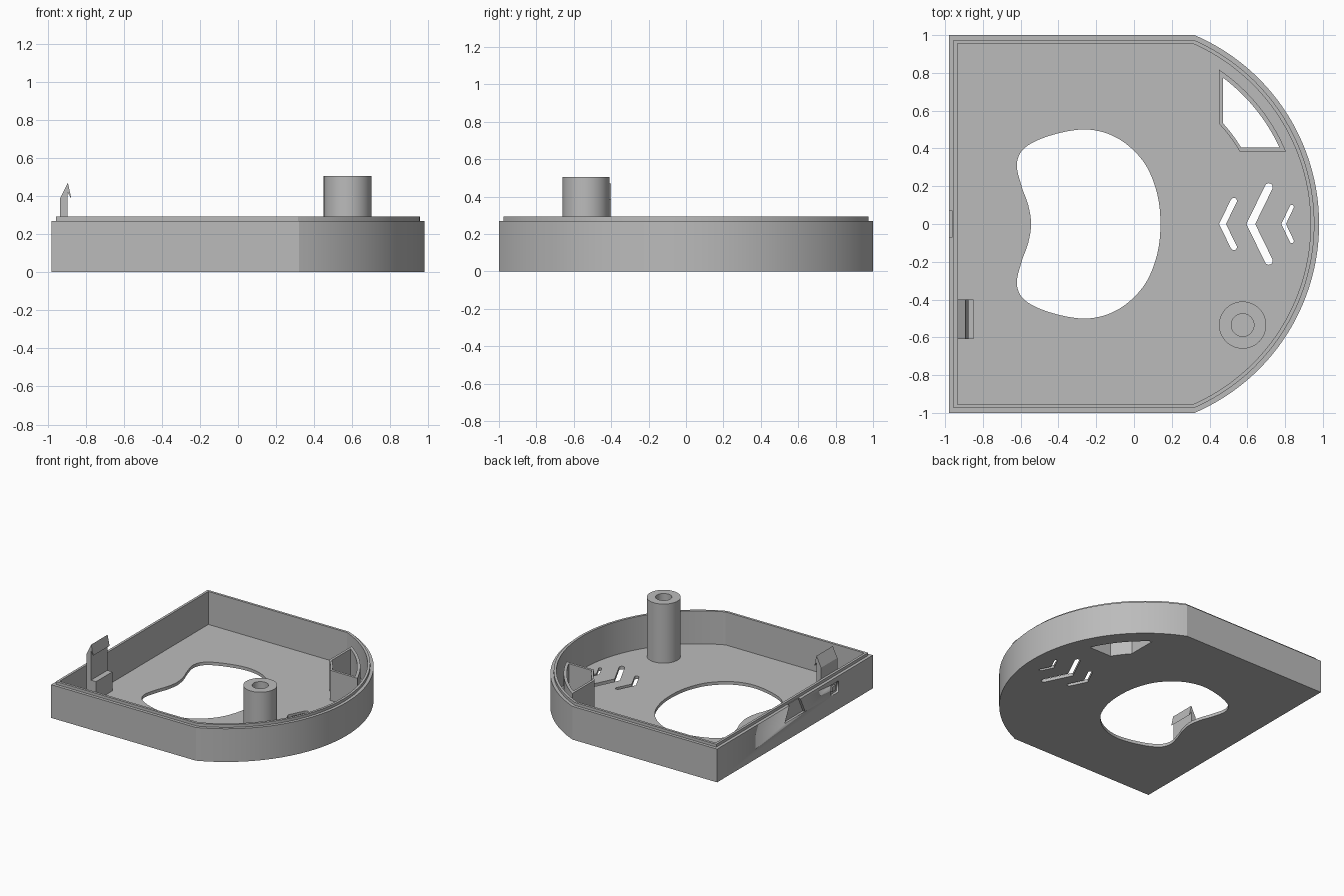
import bpy, bmesh, math
from mathutils import Matrix, Vector

cube = bpy.data.objects.get("Cube")
if cube:
    bpy.data.objects.remove(cube, do_unlink=True)

grey = bpy.data.materials.new("plain grey")
grey.use_nodes = True
color = (0.5, 0.5, 0.5, 1)
grey.diffuse_color = color
grey.node_tree.nodes["Principled BSDF"].inputs["Base Color"].default_value = color

ARC_X, ARC_R = -0.108, 1.088      # centre and radius of the rounded end
FLOOR, RIM, LIP = 0.025, 0.27, 0.293
ALONG_Y = Matrix.Rotation(math.pi / 2, 4, 'X')
ALONG_X = Matrix(((0, 0, 1, 0), (1, 0, 0, 0), (0, 1, 0, 0), (0, 0, 0, 1)))


def prism(name, loops, low, high, matrix=None):
    """Extrude flat outlines; inner loops become holes."""
    curve = bpy.data.curves.new(name, 'CURVE')
    curve.dimensions = '2D'
    curve.fill_mode = 'BOTH'
    curve.extrude = (high - low) / 2
    for loop in loops:
        spline = curve.splines.new('POLY')
        spline.points.add(len(loop) - 1)
        for point, (x, y) in zip(spline.points, loop):
            point.co = (x, y, 0, 1)
        spline.use_cyclic_u = True
    temp = bpy.data.objects.new(name + " outline", curve)
    bpy.context.scene.collection.objects.link(temp)
    graph = bpy.context.evaluated_depsgraph_get()
    mesh = bpy.data.meshes.new_from_object(temp.evaluated_get(graph))
    bpy.data.objects.remove(temp, do_unlink=True)
    bm = bmesh.new()
    bm.from_mesh(mesh)
    bmesh.ops.remove_doubles(bm, verts=bm.verts, dist=0.0001)
    bmesh.ops.translate(bm, verts=bm.verts, vec=(0, 0, (low + high) / 2))
    if matrix:
        bmesh.ops.transform(bm, matrix=matrix, verts=bm.verts)
    bmesh.ops.recalc_face_normals(bm, faces=bm.faces)
    bm.to_mesh(mesh)
    bm.free()
    mesh.materials.clear()
    mesh.materials.append(grey)
    obj = bpy.data.objects.new(name, mesh)
    bpy.context.scene.collection.objects.link(obj)
    return obj


def arc(cx, cy, r, start, end, steps):
    angles = [start + (end - start) * i / steps for i in range(steps + 1)]
    return [(cx + r * math.cos(a), cy + r * math.sin(a)) for a in angles]


def circle(cx, cy, r):
    return arc(cx, cy, r, 0, math.tau, 48)[:-1]


def body(inset):
    """Square-backed outline with a round end, moved inward."""
    a = math.asin((1 - inset) / (ARC_R - inset))
    back = -0.98 + inset
    return ([(back, 1 - inset), (back, inset - 1)]
            + arc(ARC_X, 0, ARC_R - inset, -a, a, 64))


def sector(r_in, r_out, x, y):
    """Ring piece beyond the given x and y limits."""
    def side(r):
        return math.asin(y / r), math.acos((x - ARC_X) / r)
    a, b = side(r_out)
    c, d = side(r_in)
    return arc(ARC_X, 0, r_out, a, b, 20) + arc(ARC_X, 0, r_in, d, c, 8)


def mirrored(half):
    """Close a half outline whose ends lie on the x axis."""
    return half + [(x, -y) for x, y in reversed(half[1:-1])]


def smooth_half(points, steps=8):
    """Smooth curve through points, symmetric about the x axis."""
    pts = [Vector(p) for p in points]
    flip = lambda p: Vector((p.x, -p.y))
    pts = [flip(pts[1])] + pts + [flip(pts[-2])]
    out = []
    for p, q, r, s in zip(pts, pts[1:], pts[2:], pts[3:]):
        for i in range(steps):
            t = i / steps
            v = (2 * q + (r - p) * t + (2 * p - 5 * q + 4 * r - s) * t ** 2
                 + (3 * q - p - 3 * r + s) * t ** 3) / 2
            out.append((v.x, v.y))
    return out + [tuple(points[-1])]


def chevron(tip, run, rise, width):
    """Arrow slot with rounded arm ends."""
    length = math.hypot(run, rise)
    shift = width * length / rise
    angle = math.atan2(rise, run)
    half = width / 2
    cap = arc(tip + shift / 2 + run, rise, half,
              angle + math.pi / 2, angle - math.pi / 2, 8)
    return mirrored([(tip, 0)] + cap + [(tip + shift, 0)])


# Floor with its openings
large_hole = mirrored(smooth_half([
    (0.14, 0), (0.12, 0.17), (0.05, 0.33), (-0.08, 0.45), (-0.24, 0.5),
    (-0.42, 0.475), (-0.57, 0.41), (-0.62, 0.32), (-0.595, 0.2),
    (-0.56, 0.1), (-0.545, 0)]))
window = sector(0.787, 0.967, 0.47, 0.405)
slots = [chevron(0.45, 0.06, 0.122, 0.033),
         chevron(0.595, 0.095, 0.195, 0.042),
         chevron(0.78, 0.043, 0.09, 0.022)]
prism("floor", [body(0.045), large_hole, window] + slots, 0, FLOOR)

# Outer wall and stepped lip
wall = prism("outer_wall", [body(0), body(0.045)], 0, RIM)
prism("rim_lip", [body(0.025), body(0.045)], RIM, LIP)

# Shallow recesses in the straight back wall
recesses = {
    "notch_cutter": [(-0.13, 0.145), (0.13, 0.145), (0.06, 0.29), (-0.06, 0.29)],
    "square_cutter": [(-0.56, 0.14), (-0.46, 0.14), (-0.46, 0.23), (-0.56, 0.23)],
}
for name, outline in recesses.items():
    cutter = prism(name, [outline], -1.02, -0.96, ALONG_X)
    cutter.hide_render = True
    cutter.hide_set(True)
    cut = wall.modifiers.new(name, 'BOOLEAN')
    cut.operation = 'DIFFERENCE'
    cut.solver = 'EXACT'
    cut.object = cutter
prism("recess_stud", [[(-0.53, 0.165), (-0.49, 0.165), (-0.49, 0.205), (-0.53, 0.205)]],
      -0.975, -0.958, ALONG_X)

# Window shaft
prism("window_shaft", [sector(0.77, 0.99, 0.45, 0.385), window], FLOOR, RIM)

# Screw post with a blind hole
prism("post_base", [circle(0.575, -0.535, 0.125)], FLOOR, 0.1)
prism("post_tube", [circle(0.575, -0.535, 0.125), circle(0.575, -0.535, 0.06)], 0.1, 0.505)

# Snap clip with barbed head and foot
prism("snap_clip", [[(-0.935, FLOOR), (-0.895, FLOOR), (-0.895, 0.42), (-0.875, 0.385),
                     (-0.893, 0.47), (-0.935, 0.385)]], 0.4, 0.61, ALONG_Y)
prism("clip_foot", [[(-0.895, FLOOR), (-0.85, FLOOR), (-0.85, 0.18), (-0.895, 0.18)]],
      0.4, 0.61, ALONG_Y)

# Smooth the round sides, keep edges crisp
bpy.ops.object.select_all(action='DESELECT')
for obj in bpy.context.scene.objects:
    if obj.type == 'MESH' and not obj.hide_render:
        obj.select_set(True)
        bpy.context.view_layer.objects.active = obj
bpy.ops.object.shade_smooth_by_angle(angle=math.radians(20))
